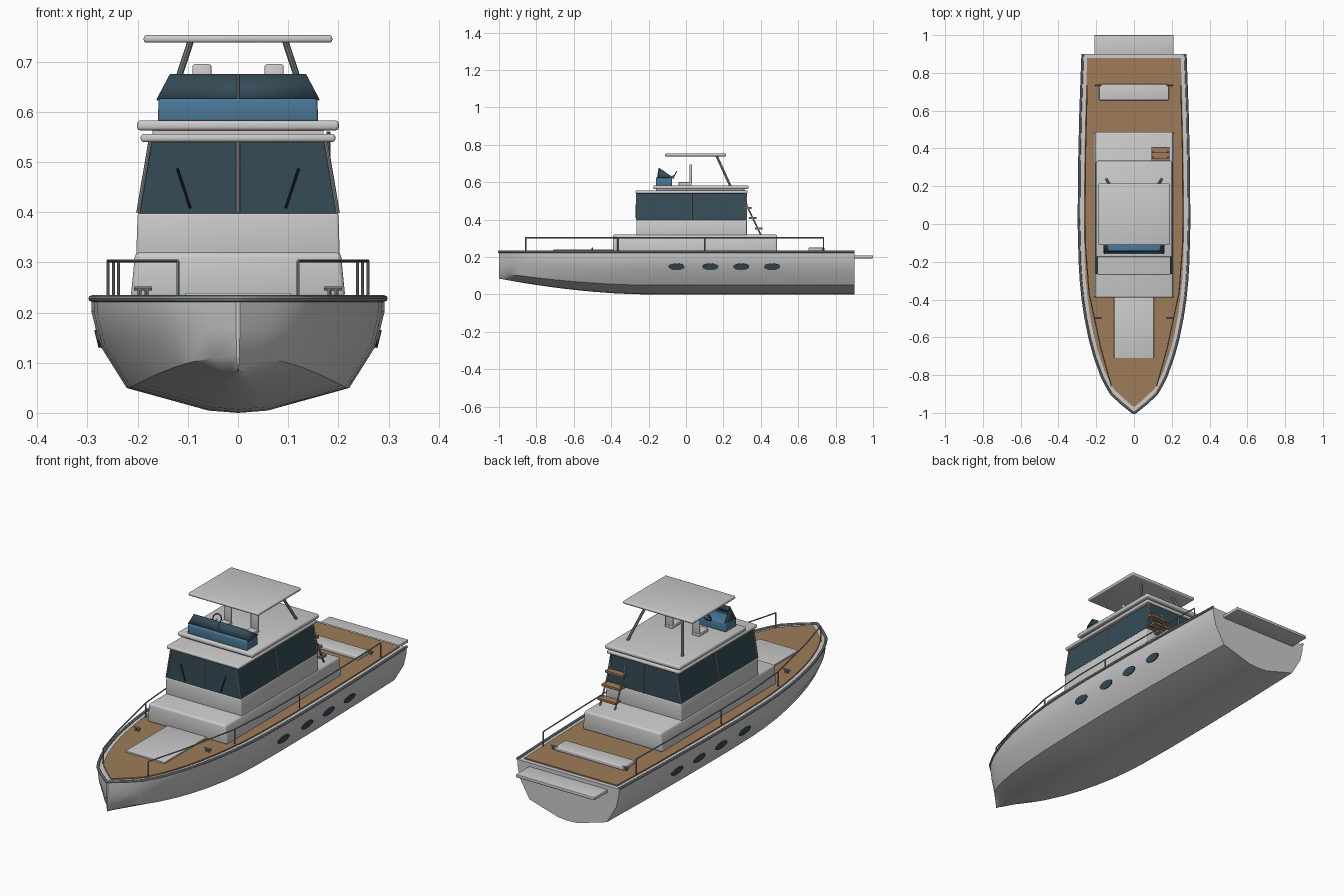
import bpy, bmesh, math
from mathutils import Vector

if "Cube" in bpy.data.objects:
    bpy.data.objects.remove(bpy.data.objects["Cube"])


def material(name, r, g, b):
    m = bpy.data.materials.new(name)
    m.diffuse_color = (r, g, b, 1)
    m.use_nodes = True
    m.node_tree.nodes["Principled BSDF"].inputs["Base Color"].default_value = m.diffuse_color
    return m


TEAK = material("teak", 0.34, 0.20, 0.10)
GLASS = material("dark_glass", 0.035, 0.07, 0.095)
BLUE = material("blue_panel", 0.07, 0.19, 0.32)
STEEL = material("steel", 0.28, 0.30, 0.31)
BLACK = material("black", 0.02, 0.02, 0.02)


def finish(ob, mat=None, angle=30):
    if mat:
        ob.data.materials.append(mat)
    bpy.ops.object.select_all(action='DESELECT')
    ob.select_set(True)
    bpy.context.view_layer.objects.active = ob
    bpy.ops.object.shade_smooth_by_angle(angle=math.radians(angle))
    return ob


def loft(name, rings, mat=None, bevel=0, angle=30):
    """Skin between equal-length closed rings and cap both ends."""
    bm = bmesh.new()
    vs = [[bm.verts.new(p) for p in ring] for ring in rings]
    n = len(rings[0])
    for a, b in zip(vs, vs[1:]):
        for i in range(n):
            bm.faces.new((a[i], a[(i + 1) % n], b[(i + 1) % n], b[i]))
    bm.faces.new(vs[0])
    bm.faces.new(vs[-1])
    bmesh.ops.recalc_face_normals(bm, faces=bm.faces)
    if bevel:
        bmesh.ops.bevel(bm, geom=list(bm.edges), offset=bevel, segments=3,
                        profile=0.5, affect='EDGES')
    me = bpy.data.meshes.new(name)
    bm.to_mesh(me)
    bm.free()
    ob = bpy.data.objects.new(name, me)
    bpy.context.collection.objects.link(ob)
    return finish(ob, mat, angle)


def box(name, x0, x1, y0, y1, z0, z1, mat=None, bevel=0, taper=0):
    """Box whose top is narrowed in x by taper on each side."""
    def ring(z, t):
        return [(x0 + t, y0, z), (x1 - t, y0, z), (x1 - t, y1, z), (x0 + t, y1, z)]
    return loft(name, [ring(z0, 0), ring(z1, taper)], mat, bevel)


def tube(name, pts, r, mat=STEEL, cyclic=False):
    cu = bpy.data.curves.new(name, 'CURVE')
    cu.dimensions = '3D'
    cu.bevel_depth = r
    cu.bevel_resolution = 2
    cu.use_fill_caps = True
    sp = cu.splines.new('POLY')
    sp.points.add(len(pts) - 1)
    for p, q in zip(sp.points, pts):
        p.co = (*q, 1)
    sp.use_cyclic_u = cyclic
    ob = bpy.data.objects.new(name, cu)
    bpy.context.collection.objects.link(ob)
    bpy.ops.object.select_all(action='DESELECT')
    ob.select_set(True)
    bpy.context.view_layer.objects.active = ob
    bpy.ops.object.convert(target='MESH')
    return finish(bpy.context.object, mat, 40)


# hull: half-widths along the length, one section scaled to each station
PLAN = [(-1, .004), (-.95, .066), (-.9, .12), (-.85, .149), (-.8, .173), (-.7, .209),
        (-.6, .236), (-.5, .256), (-.4, .271), (-.3, .281), (-.2, .287), (0, .292),
        (.3, .29), (.6, .283), (.9, .272)]
SECTION = [(.2, .02), (.76, .22), (.945, .6), (1, .89), (1, 1)]
SHEER = .226


def keel(y):
    return .085 * (max(0, -.2 - y) / .8) ** 1.8


def station(y, w):
    k = keel(y)
    half = [(x * w, y, k + (SHEER - k) * t) for x, t in SECTION]
    return [(0, y, k)] + half + [(-x, y, z) for x, y, z in reversed(half)]


def half_width(y):
    for (a, wa), (b, wb) in zip(PLAN, PLAN[1:]):
        if y <= b:
            return wa + (wb - wa) * (y - a) / (b - a)


loft("hull", [station(y, w) for y, w in PLAN], angle=35)

# rub rail around the sheer, teak deck inset from it
outline = [(w, y) for y, w in reversed(PLAN)] + [(-w, y) for y, w in PLAN]
tube("rub_rail", [(x, y, .228) for x, y in outline], .0065)
deck = [(x * .91, -.06 + (y + .06) * .965 if y < 0 else min(y, .88)) for x, y in outline]
loft("teak_deck", [[(x, y, z) for x, y in deck] for z in (.222, .232)], TEAK)

# swim platform, bow hatch and stern bench
box("swim_platform", -.21, .21, .89, 1.0, .193, .208, bevel=.003)
box("bow_hatch", -.105, .105, -.71, -.38, .228, .239, bevel=.002)
box("stern_bench", -.185, .185, .655, .74, .23, .25, bevel=.005)

# cabin trunk, lower cabin, glazed upper cabin
box("cabin_trunk", -.214, .214, -.39, .487, .228, .32, bevel=.01, taper=.009)
box("lower_cabin", -.203, .203, -.265, .325, .312, .398, bevel=.005, taper=.003)
box("cabin_windows", -.199, .199, -.262, .322, .397, .542, GLASS, taper=.024)
for s in (-1, 1):
    for y in (-.262, .03, .322):
        tube("window_post", [(s * .199, y, .398), (s * .175, y, .541)], .004)
    tube("wiper", [(s * .121, -.266, .487), (s * .095, -.268, .408)], .0025, BLACK)
for y in (-.263, .323):
    tube("centre_post", [(0, y, .398), (0, y, .541)], .004)

# cabin roof and flybridge floor
box("cabin_roof", -.194, .194, -.27, .33, .54, .556, bevel=.006)
box("roof_core", -.17, .17, -.16, .31, .55, .57)
box("flybridge_floor", -.201, .201, -.175, .335, .563, .583, bevel=.007)

# flybridge console and wrap-round windscreen
box("helm_console", -.16, .16, -.16, -.075, .58, .627, BLUE, bevel=.006, taper=.002)
bm = bmesh.new()
bl, br, tr, tl, rl, rr = [bm.verts.new(p) for p in (
    (-.163, -.15, .624), (.163, -.15, .624), (.136, -.143, .675), (-.136, -.143, .675),
    (-.16, -.07, .626), (.16, -.07, .626))]
for f in ((bl, br, tr, tl), (br, rr, tr), (bl, tl, rl)):
    bm.faces.new(f)
me = bpy.data.meshes.new("windscreen")
bm.to_mesh(me)
bm.free()
screen = bpy.data.objects.new("windscreen", me)
bpy.context.collection.objects.link(screen)
solid = screen.modifiers.new("thickness", 'SOLIDIFY')
solid.thickness = .004
finish(screen, GLASS)
tube("windscreen_post", [(0, -.152, .624), (0, -.145, .675)], .0025)

# steering wheel
wheel = []
for i in range(20):
    a = i * math.tau / 20
    wheel.append((-.07 + .022 * math.cos(a), -.06 + .01 * math.sin(a), .638 + .02 * math.sin(a)))
tube("steering_wheel", wheel, .0025, BLACK, True)
tube("steering_column", [(-.07, -.085, .622), (-.07, -.06, .638)], .003)

# helm seats, hardtop and its struts
for x in (-.072, .072):
    box("seat_base", x - .02, x + .02, -.04, .03, .58, .6, bevel=.004)
    back = box("seat_back", x - .019, x + .019, .018, .032, .595, .695, bevel=.005)
box("hardtop", -.188, .188, -.112, .215, .738, .753, bevel=.006)
for s in (-1, 1):
    tube("hardtop_strut", [(s * .147, .237, .58), (s * .094, .163, .742)], .0065)

# boarding ladder to the flybridge
for x in (.1, .18):
    tube("ladder_rail", [(x, .4, .318), (x, .325, .475), (x, .31, .56)], .004)
for y, z in ((.388, .352), (.358, .408), (.33, .463)):
    box("ladder_tread", .092, .188, y - .02, y + .02, z - .005, z + .005, TEAK)

# guard rails, cleats and portholes on both sides
RAIL = [(.12, -.857), (.175, -.66), (.238, -.365), (.258, -.1), (.259, .1),
        (.256, .4), (.248, .735)]
for s in (-1, 1):
    tube("guard_rail", [(s * x, y, .303) for x, y in RAIL], .003)
    for i in (0, 2, 4, 6):
        x, y = RAIL[i]
        tube("rail_post", [(s * x, y, .228), (s * x, y, .303)], .003)
    for y in (-.5, .735):
        tube("cleat_bar", [(s * .171, y, .248), (s * .207, y, .248)], .004)
        for x in (.182, .196):
            tube("cleat_foot", [(s * x, y, .23), (s * x, y, .248)], .004)
    for y in (-.05, .13, .295, .46):
        bpy.ops.mesh.primitive_cylinder_add(
            vertices=28, radius=1, depth=1,
            location=(s * .956 * half_width(y), y, .148),
            rotation=(0, s * math.radians(104), 0))
        port = bpy.context.object
        port.name = "porthole"
        port.scale = (.018, .043, .008)
        finish(port, GLASS)
